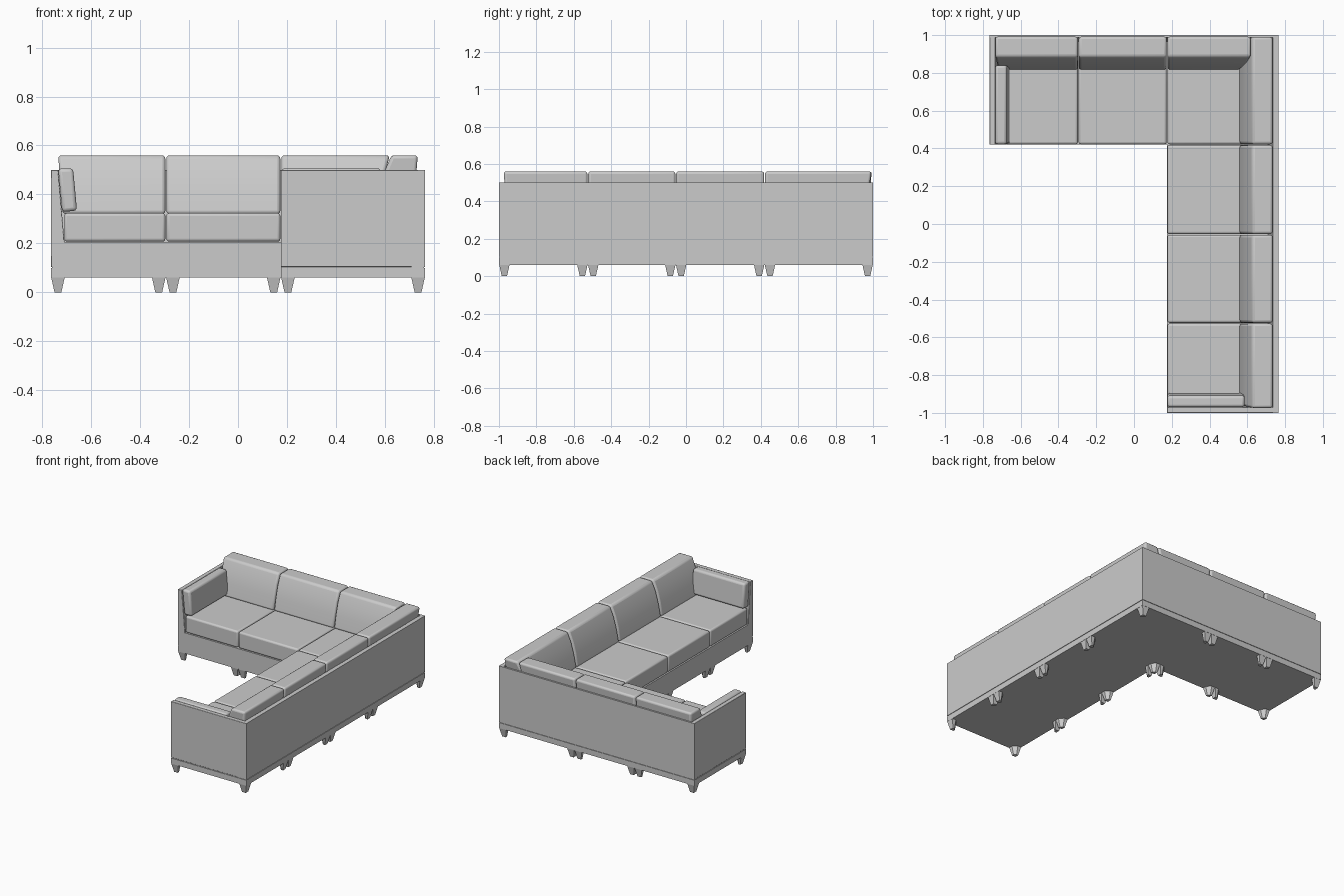
import bpy, bmesh

if "Cube" in bpy.data.objects:
    bpy.data.objects.remove(bpy.data.objects["Cube"])

# wall frames: d = distance inward from the outer wall, s = position along it
FRAMES = {
    "back": lambda d, s, z: (s, 1 - d, z),
    "right": lambda d, s, z: (0.765 - d, s, z),
    "left": lambda d, s, z: (-0.765 + d, s, z),
    "front": lambda d, s, z: (s, -1 + d, z),
}


def loft(name, frame, profile, s0, s1, bevel=0.0, segments=3, lean0=0.0, lean1=0.0):
    """Extrude a (d, z) profile along a wall; ends may lean with height."""
    f = FRAMES[frame]
    bm = bmesh.new()
    a = [bm.verts.new(f(d, s0 + lean0 * (0.56 - z), z)) for d, z in profile]
    b = [bm.verts.new(f(d, s1 - lean1 * (0.56 - z), z)) for d, z in profile]
    n = len(profile)
    bm.faces.new(a)
    bm.faces.new(b)
    for i in range(n):
        bm.faces.new((a[i], a[(i + 1) % n], b[(i + 1) % n], b[i]))
    bmesh.ops.recalc_face_normals(bm, faces=bm.faces)
    me = bpy.data.meshes.new(name)
    bm.to_mesh(me)
    bm.free()
    ob = bpy.data.objects.new(name, me)
    bpy.context.collection.objects.link(ob)
    if bevel:
        m = ob.modifiers.new("round", "BEVEL")
        m.width, m.segments = bevel, segments
        m.limit_method = "ANGLE"
        m.angle_limit = 0.5
        bpy.ops.object.select_all(action="DESELECT")
        ob.select_set(True)
        bpy.context.view_layer.objects.active = ob
        bpy.ops.object.shade_smooth_by_angle(angle=0.7)
    return ob


def box(name, x0, x1, y0, y1, z0, z1, bevel=0.0):
    return loft(name, "back", [(1 - y1, z0), (1 - y0, z0), (1 - y0, z1), (1 - y1, z1)],
                x0, x1, bevel)


def l_slab(name, z0, z1, inset):
    """L-shaped slab inset on its outer walls."""
    i = inset
    pts = [(-0.765 + i, 0.42), (0.175, 0.42), (0.175, -1 + i),
           (0.765 - i, -1 + i), (0.765 - i, 1 - i), (-0.765 + i, 1 - i)]
    bm = bmesh.new()
    face = bm.faces.new([bm.verts.new((x, y, z0)) for x, y in pts])
    ext = bmesh.ops.extrude_face_region(bm, geom=[face])
    for v in ext["geom"]:
        if isinstance(v, bmesh.types.BMVert):
            v.co.z = z1
    bmesh.ops.recalc_face_normals(bm, faces=bm.faces)
    me = bpy.data.meshes.new(name)
    bm.to_mesh(me)
    bm.free()
    bpy.context.collection.objects.link(bpy.data.objects.new(name, me))


def foot(x, y, sx, sy):
    """Tapered foot in a module corner with a chamfered inner corner."""
    shape = [(-1, -1), (1, -1), (1, 0), (0, 1), (-1, 1)]
    bm = bmesh.new()
    c = 0.029
    rings = [[bm.verts.new((x + sx * (c + u * r), y + sy * (c + v * r), z)) for u, v in shape]
             for r, z in ((0.014, 0.0), (0.028, 0.062))]
    for r in rings:
        bm.faces.new(r)
    for i in range(5):
        j = (i + 1) % 5
        bm.faces.new((rings[0][i], rings[0][j], rings[1][j], rings[1][i]))
    bmesh.ops.recalc_face_normals(bm, faces=bm.faces)
    me = bpy.data.meshes.new("foot")
    bm.to_mesh(me)
    bm.free()
    bpy.context.collection.objects.link(bpy.data.objects.new("foot", me))


# plinth and seat frame
l_slab("plinth", 0.06, 0.099, 0.0)
l_slab("seat_frame", 0.099, 0.206, 0.004)

# wedge-shaped outer panels
wedge = [(0, 0.104), (0.056, 0.104), (0.056, 0.2), (0.03, 0.5), (0, 0.5)]
thin = [(0, 0.104), (0.034, 0.104), (0.034, 0.2), (0.012, 0.5), (0, 0.5)]
loft("back_panel", "back", thin, -0.765, 0.765)
loft("right_back_panel", "right", wedge, -1, 1)
for frame, s0, s1 in (("left", 0.42, 1), ("front", 0.175, 0.765)):
    loft(frame + "_arm_panel", frame, wedge, s0, s1, 0.003, 2)

# modules as (x0, x1, y0, y1)
modules = [(-0.765, -0.295, 0.42, 1), (-0.295, 0.175, 0.42, 1), (0.175, 0.765, 0.42, 1),
           (0.175, 0.765, -0.055, 0.42), (0.175, 0.765, -0.525, -0.055),
           (0.175, 0.765, -1, -0.525)]
g = 0.002
for x0, x1, y0, y1 in modules:
    # feet
    for x, sx in ((x0, 1), (x1, -1)):
        for y, sy in ((y0, 1), (y1, -1)):
            foot(x, y, sx, sy)
    # seat cushion, kept clear of the outer panels
    box("seat_cushion", -0.71 if x0 < -0.7 else x0 + g, 0.71 if x1 > 0.7 else x1 - g,
        -0.945 if y0 < -0.9 else y0 + g, 0.96 if y1 > 0.9 else y1 - g,
        0.207, 0.324, 0.012)

# leaning back cushions
lean = [(0.05, 0.32), (0.208, 0.32), (0.19, 0.41), (0.168, 0.49), (0.138, 0.56), (0.03, 0.56)]
lean_back = [(d - 0.023, z) for d, z in lean]
for s0, s1, l0 in ((-0.735, -0.297, 0.075), (-0.293, 0.173, 0), (0.177, 0.62, 0)):
    loft("back_cushion", "back", lean_back, s0, s1, 0.014, 3, l0,
         0.25 if s1 > 0.6 else 0)
for s0, s1, l0, l1 in ((-0.975, -0.527, 0.075, 0), (-0.523, -0.057, 0, 0),
                       (-0.053, 0.418, 0, 0), (0.422, 0.992, 0, 0.15)):
    loft("right_back_cushion", "right", lean, s0, s1, 0.014, 3, l0, l1)

# slim leaning arm cushions
arm = [(0.046, 0.328), (0.107, 0.334), (0.091, 0.506), (0.03, 0.506)]
loft("left_arm_cushion", "left", arm, 0.422, 0.84, 0.014)
loft("front_arm_cushion", "front", arm, 0.177, 0.585, 0.014)
